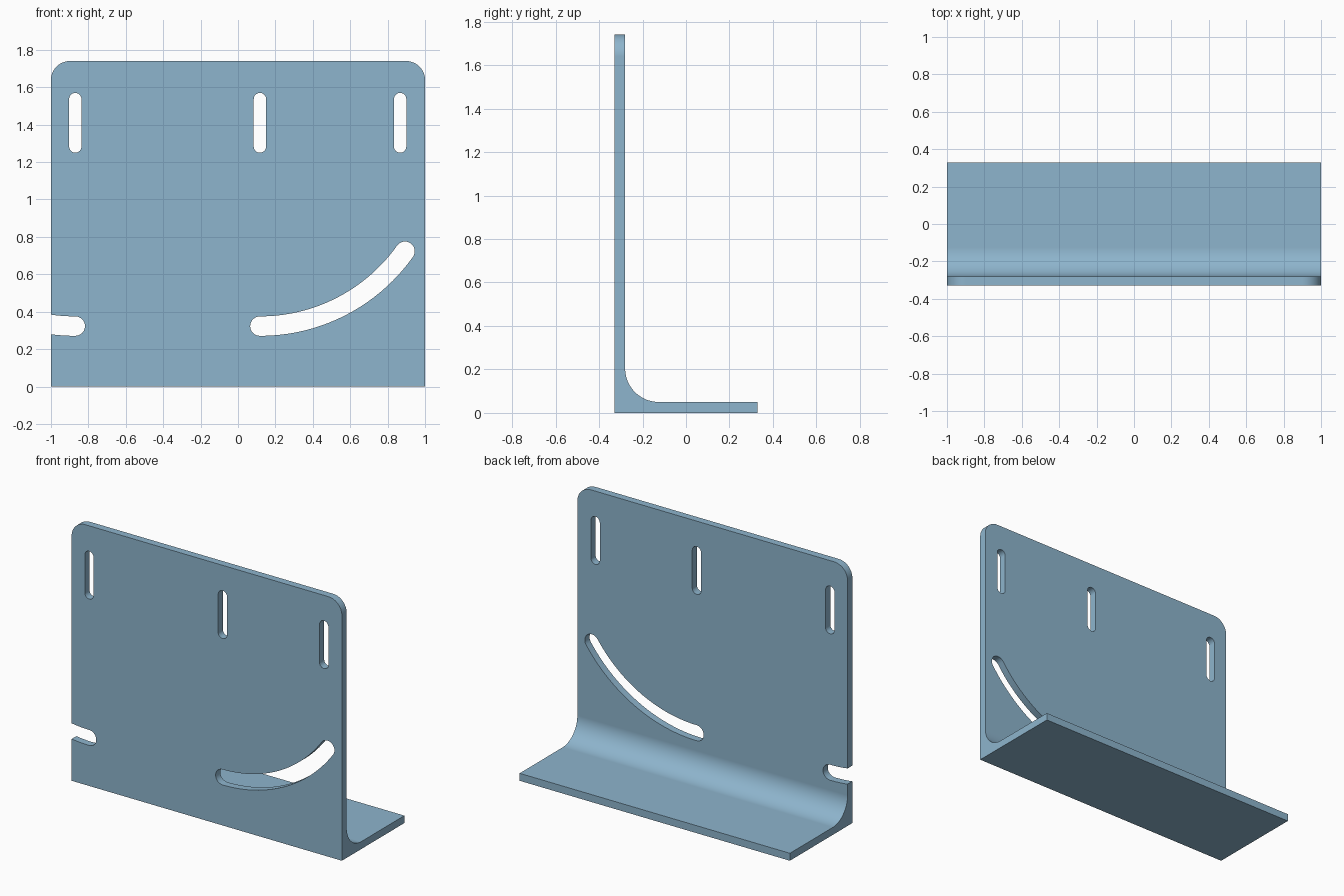
import bpy, bmesh, math
from mathutils import Vector

if "Cube" in bpy.data.objects:
    bpy.data.objects.remove(bpy.data.objects["Cube"])

steel = bpy.data.materials.new("blue grey")
steel.diffuse_color = (0.27, 0.46, 0.61, 1)
steel.use_nodes = True
steel.node_tree.nodes["Principled BSDF"].inputs["Base Color"].default_value = steel.diffuse_color


def prism(name, outline, to_3d, depth):
    """Extrude a flat outline, placed by to_3d, along the depth vector."""
    bm = bmesh.new()
    face = bm.faces.new([bm.verts.new(to_3d(a, b)) for a, b in outline])
    ext = bmesh.ops.extrude_face_region(bm, geom=[face])
    verts = [g for g in ext["geom"] if isinstance(g, bmesh.types.BMVert)]
    bmesh.ops.translate(bm, verts=verts, vec=Vector(depth))
    bmesh.ops.recalc_face_normals(bm, faces=bm.faces)
    mesh = bpy.data.meshes.new(name)
    bm.to_mesh(mesh)
    bm.free()
    mesh.materials.append(steel)
    obj = bpy.data.objects.new(name, mesh)
    bpy.context.collection.objects.link(obj)
    return obj


def arc(cx, cy, r, a0, a1, n=12):
    """Points on an arc, angles in degrees."""
    angles = [math.radians(a0 + (a1 - a0) * i / n) for i in range(n + 1)]
    return [(cx + r * math.cos(a), cy + r * math.sin(a)) for a in angles]


def curved_slot(cx, cz, radius, half, a0, a1):
    """Round-ended slot along an arc from angle a0 to a1."""
    p0 = arc(cx, cz, radius, a0, a1, 1)
    return (arc(cx, cz, radius + half, a0, a1, 40)
            + arc(*p0[1], half, a1, a1 + 180)[1:-1]
            + arc(cx, cz, radius - half, a1, a0, 40)
            + arc(*p0[0], half, a0 + 180, a0 + 360)[1:-1])


def straight_slot(x, z0, z1, r):
    return arc(x, z1 - r, r, 0, 180) + arc(x, z0 + r, r, 180, 360)


# L-shaped section with an inside fillet, run along x
H, T, Y = 1.74, 0.05, 0.33
F = 0.155
section = [(-Y, 0), (Y, 0), (Y, T)]
section += arc(-Y + T + F, T + F, F, 270, 180, 20)
section += [(-Y + T, H), (-Y, H)]
bracket = prism("angle_bracket", section, lambda y, z: (-1, y, z), (2, 0, 0))


def boolean(outline, operation, y0, depth):
    cutter = prism("cutter", outline, lambda x, z: (x, y0, z), (0, depth, 0))
    mod = bracket.modifiers.new("cut", "BOOLEAN")
    mod.operation, mod.object, mod.solver = operation, cutter, "EXACT"
    bpy.context.view_layer.objects.active = bracket
    bpy.ops.object.modifier_apply(modifier=mod.name)
    bpy.data.objects.remove(cutter)


# Rounded top corners
R = 0.1
corners = [(-1.1, -0.1), (1.1, -0.1), (1.1, H - R)]
corners += arc(1 - R, H - R, R, 0, 90) + arc(-1 + R, H - R, R, 90, 180)
corners += [(-1.1, H - R)]
boolean(corners, "INTERSECT", -0.5, 1)

# Upright mounting slots
for x in (-0.87, 0.117, 0.867):
    boolean(straight_slot(x, 1.25, 1.57, 0.033), "DIFFERENCE", -0.4, 0.2)

# Curved adjustment slot, and the open one on the left edge
boolean(curved_slot(0.117, 1.275, 0.952, 0.052, 270, 324.6), "DIFFERENCE", -0.4, 0.2)
boolean(curved_slot(-0.87, 1.275, 0.952, 0.052, 250, 270), "DIFFERENCE", -0.4, 0.2)

# Smooth the curved walls, keep plate faces flat
bpy.ops.object.select_all(action="DESELECT")
bracket.select_set(True)
bpy.context.view_layer.objects.active = bracket
bpy.ops.object.shade_smooth_by_angle(angle=math.radians(30))
weighted = bracket.modifiers.new("flat plates", "WEIGHTED_NORMAL")
weighted.keep_sharp = True
